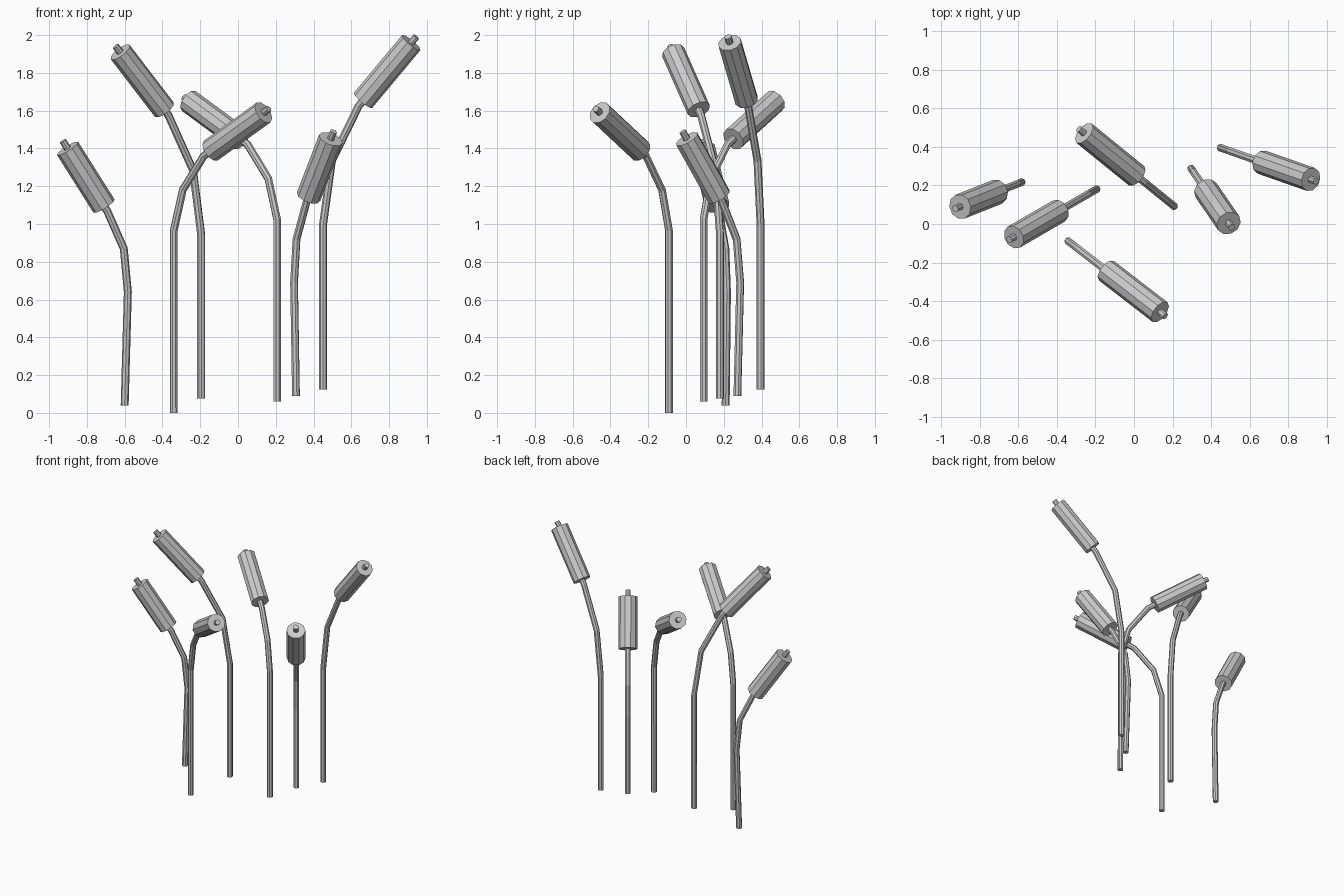
import bpy, bmesh, math
from mathutils import Vector, Matrix

if "Cube" in bpy.data.objects:
    bpy.data.objects.remove(bpy.data.objects["Cube"])

# Side profiles as (outward, height): stem bends, then head bottom, head top, tip end
TALL = [(0, 0), (0, 0.87), (0.05, 1.21), (0.2, 1.5), (0.225, 1.53), (0.495, 1.835), (0.523, 1.867)]
BENT = [(0, 0), (0, 0.965), (0.06, 1.18), (0.2, 1.36), (0.25, 1.39), (0.6, 1.59), (0.635, 1.61)]
SHORT = [(0, 0), (-0.018, 0.6), (0.005, 0.83), (0.1, 1.03), (0.118, 1.055), (0.325, 1.36), (0.352, 1.4)]

# name, profile, base position, outward direction (x, y), head radius
REEDS = [
    ("left", SHORT, (-0.6, 0.21, 0.04), (-0.93, -0.37), 0.066),
    ("front", BENT, (-0.34, -0.09, 0.0), (0.79, -0.61), 0.064),
    ("mid_left", TALL, (-0.195, 0.18, 0.075), (-0.864, -0.5), 0.063),
    ("back", BENT, (0.207, 0.093, 0.06), (-0.777, 0.63), 0.064),
    ("mid_right", SHORT, (0.307, 0.272, 0.09), (0.567, -0.824), 0.066),
    ("right", TALL, (0.45, 0.395, 0.125), (0.944, -0.331), 0.063),
]


def sweep(name, pts, radius, sides, frame):
    """Faceted tube along a planar path, mitred at bends, capped at the ends."""
    bm = bmesh.new()
    pts = [Vector(p) for p in pts]
    rings = []
    for i, p in enumerate(pts):
        a = (p - pts[i - 1]).normalized() if i else None
        b = (pts[i + 1] - p).normalized() if i < len(pts) - 1 else None
        t = ((a or b) + (b or a)).normalized()
        n = Vector((t.y, -t.x))
        ring = []
        for k in range(sides):
            ang = 2 * math.pi * (k + 0.5) / sides
            q = p + n * radius * math.cos(ang)
            ring.append(bm.verts.new((q.x, radius * math.sin(ang), q.y)))
        rings.append(ring)
    for r, s in zip(rings, rings[1:]):
        for k in range(sides):
            j = (k + 1) % sides
            bm.faces.new((r[k], r[j], s[j], s[k]))
    bm.faces.new(rings[0][::-1])
    bm.faces.new(rings[-1])
    bmesh.ops.recalc_face_normals(bm, faces=bm.faces)
    me = bpy.data.meshes.new(name)
    bm.to_mesh(me)
    bm.free()
    ob = bpy.data.objects.new(name, me)
    ob.matrix_world = frame
    bpy.context.collection.objects.link(ob)


for name, prof, base, d, head_r in REEDS:
    frame = Matrix.Translation(base) @ Matrix.Rotation(math.atan2(d[1], d[0]), 4, 'Z')
    # Bent stem, thick seed head, and the short tip above it
    sweep(name + "_reed_stem", prof[:5], 0.021, 8, frame)
    sweep(name + "_reed_head", prof[4:6], head_r, 10, frame)
    sweep(name + "_reed_tip", prof[5:], 0.019, 8, frame)
